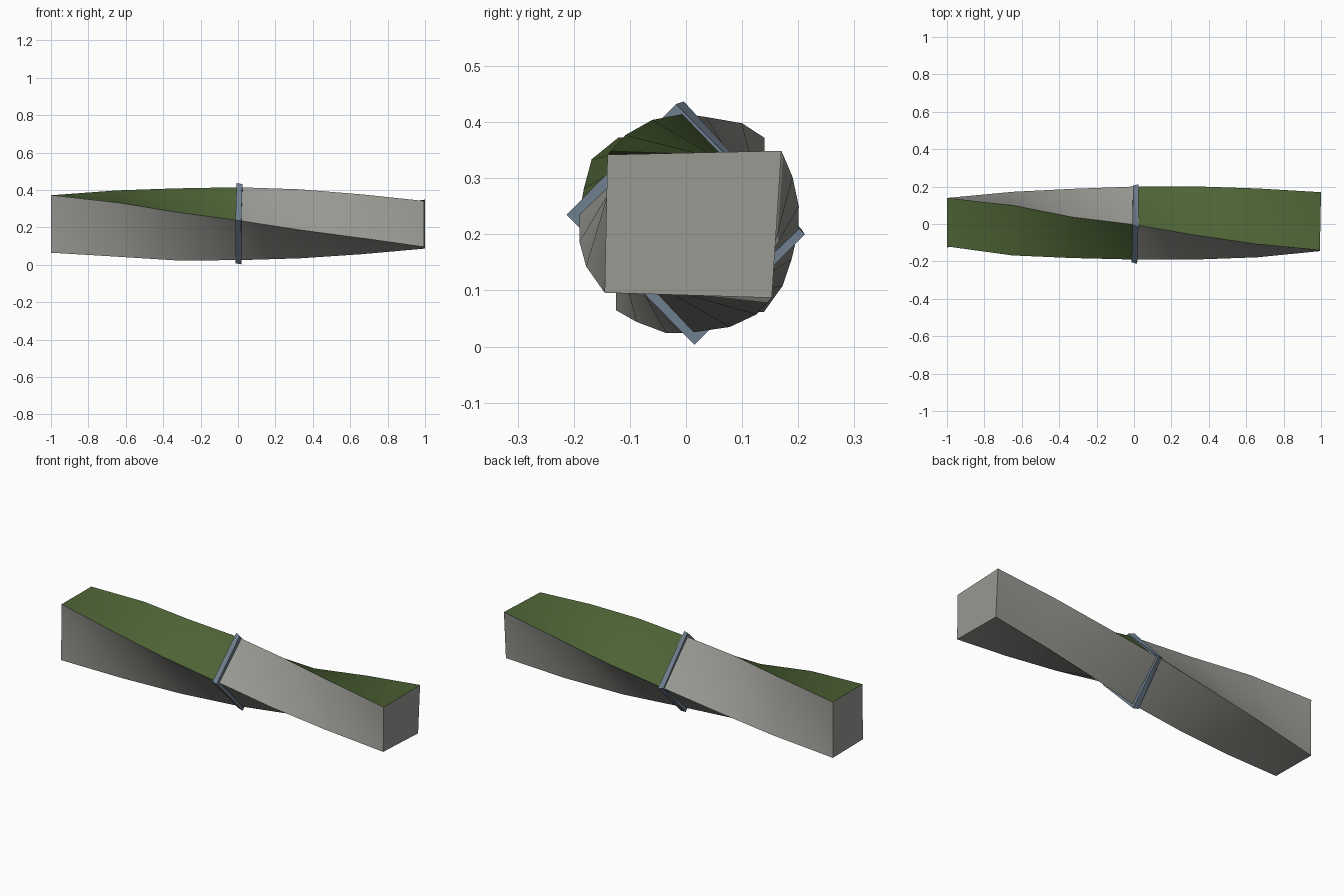
import bpy, bmesh, math

if "Cube" in bpy.data.objects:
    bpy.data.objects.remove(bpy.data.objects["Cube"])


def material(name, rgb):
    m = bpy.data.materials.new(name)
    m.diffuse_color = (*rgb, 1)
    m.use_nodes = True
    m.node_tree.nodes["Principled BSDF"].inputs["Base Color"].default_value = m.diffuse_color
    return m


GRAY = material("warm gray", (0.32, 0.32, 0.295))
GREEN = material("olive green", (0.075, 0.125, 0.036))
BLUE = material("steel blue", (0.16, 0.215, 0.28))


def loft(name, rings, mats, pick=lambda seg, side: 0):
    """Skin four-cornered rings, creasing each twisted side inward, and cap."""
    bm = bmesh.new()
    vs = [[bm.verts.new(p) for p in ring] for ring in rings]
    for s in range(len(vs) - 1):
        for i in range(4):
            j = (i + 1) % 4
            a, b, c, d = vs[s][i], vs[s][j], vs[s + 1][j], vs[s + 1][i]
            for tri in ((a, b, d), (b, c, d)):
                bm.faces.new(tri).material_index = pick(s, i)
    bm.faces.new(vs[0])
    bm.faces.new(vs[-1])
    bmesh.ops.recalc_face_normals(bm, faces=bm.faces)
    me = bpy.data.meshes.new(name)
    bm.to_mesh(me)
    bm.free()
    for m in mats:
        me.materials.append(m)
    ob = bpy.data.objects.new(name, me)
    bpy.context.collection.objects.link(ob)
    return ob


# Twisted bar: sections (x, four y-z corners) turning a quarter from end to end
SECTIONS = [
    (-1.00, [(-0.12, 0.373), (0.14, 0.372), (0.139, 0.062), (-0.125, 0.065)]),
    (-0.65, [(-0.168, 0.334), (0.10, 0.398), (0.172, 0.108), (-0.088, 0.044)]),
    (-0.33, [(-0.182, 0.282), (0.037, 0.409), (0.188, 0.155), (-0.035, 0.024)]),
    (0.00, [(-0.19, 0.238), (-0.003, 0.415), (0.2, 0.205), (0.01, 0.025)]),
    (0.33, [(-0.19, 0.187), (-0.06, 0.404), (0.201, 0.25), (0.078, 0.035)]),
    (0.66, [(-0.178, 0.143), (-0.108, 0.377), (0.19, 0.302), (0.125, 0.057)]),
    (1.00, [(-0.145, 0.096), (-0.14, 0.342), (0.17, 0.349), (0.153, 0.087)]),
]
rings = []
for x, pts in SECTIONS:
    skew = 0.02 if x == 1 else 0    # the right end is cut slightly askew
    rings.append([(x - skew * (0.17 - y), y, z) for y, z in pts])

# the green side moves over by one face at the collar
bar = loft("twisted_bar", rings, [GRAY, GREEN],
           lambda seg, side: int(side == (0 if seg < 3 else 1)))
bpy.context.view_layer.objects.active = bar
bar.select_set(True)
bpy.ops.object.shade_smooth_by_angle(angle=math.radians(35))

# Collar: slightly tilted band around the middle
FRONT = [(-0.213, 0.235), (-0.018, 0.432), (0.212, 0.2), (0.015, 0.003)]
BACK = [(-0.204, 0.239), (-0.004, 0.437), (0.206, 0.209), (0.02, 0.008)]


def tilted(pts, x0):
    return [(x0 + 0.02 * y + 0.013 * (z - 0.22), y, z) for y, z in pts]


loft("collar", [tilted(BACK, -0.010), tilted(FRONT, 0.021)], [BLUE])
